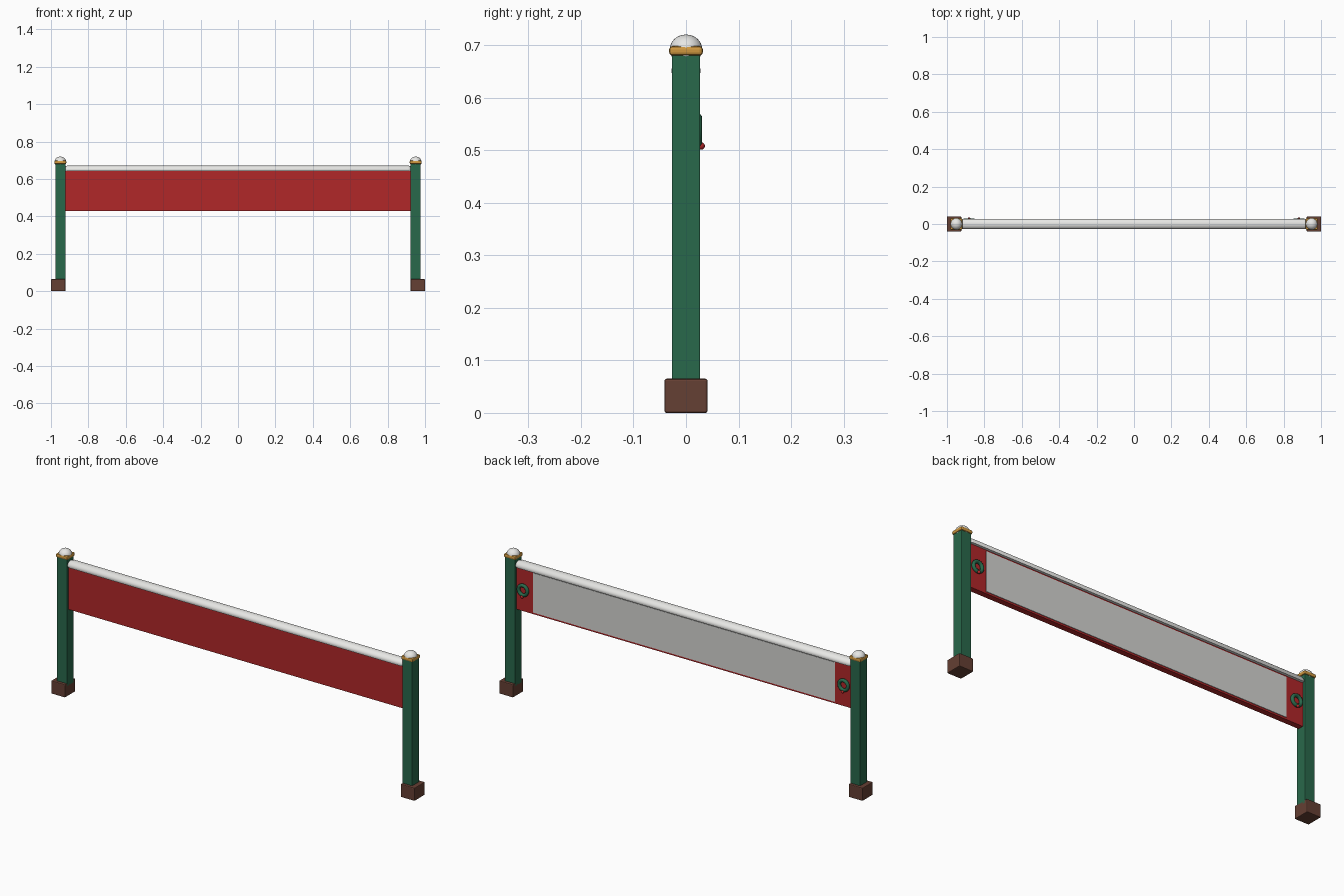
import bpy, bmesh, math
from mathutils import Vector

cube = bpy.data.objects.get("Cube")
if cube:
    bpy.data.objects.remove(cube, do_unlink=True)


def material(name, rgb):
    m = bpy.data.materials.new(name)
    m.use_nodes = True
    m.diffuse_color = (*rgb, 1)
    m.node_tree.nodes["Principled BSDF"].inputs["Base Color"].default_value = (*rgb, 1)
    return m


red = material("red", (0.44, 0.02, 0.022))
green = material("dark green", (0.022, 0.14, 0.07))
brown = material("brown", (0.13, 0.05, 0.033))
gold = material("gold", (0.62, 0.31, 0.05))
snow = material("snow white", (0.82, 0.82, 0.80))
pale = material("pale grey", (0.66, 0.66, 0.64))


def finish(obj, name, mat):
    obj.name = name
    obj.data.materials.append(mat)
    return obj


def box(name, mat, low, high, bevel=0.0):
    low, high = Vector(low), Vector(high)
    bpy.ops.mesh.primitive_cube_add(size=1, location=(low + high) / 2)
    obj = finish(bpy.context.object, name, mat)
    obj.scale = high - low
    bpy.ops.object.transform_apply(location=False, rotation=False, scale=True)
    if bevel:
        mod = obj.modifiers.new("Bevel", "BEVEL")
        mod.width, mod.segments = bevel, 2
    return obj


def ball(name, mat, centre, size):
    bpy.ops.mesh.primitive_uv_sphere_add(segments=24, ring_count=16, location=centre)
    obj = finish(bpy.context.object, name, mat)
    obj.scale = size
    bpy.ops.object.transform_apply(location=False, rotation=False, scale=True)
    bpy.ops.object.shade_smooth()
    return obj


def around(name, mat, x, half, z0, z1, bevel):
    return box(name, mat, (x - half, -half, z0), (x + half, half, z1), bevel)


# Posts with feet, collars, domed caps and the rings on the back
for side, s in (("left", 1), ("right", -1)):
    x = 0.95 * s
    around(side + "_post", green, x, 0.027, 0.05, 0.69, 0.002)
    box(side + "_foot", brown, (0.9615 * s - 0.0385, -0.041, 0),
        (0.9615 * s + 0.0385, 0.041, 0.065), 0.004)
    around(side + "_collar", gold, x, 0.032, 0.68, 0.698, 0.006)
    ball(side + "_cap", snow, (x, 0, 0.692), (0.031, 0.031, 0.028))

    bpy.ops.mesh.primitive_torus_add(
        location=(0.882 * s, 0.022, 0.538), rotation=(math.pi / 2, 0, 0),
        major_radius=0.024, minor_radius=0.0085, major_segments=24, minor_segments=10)
    finish(bpy.context.object, side + "_ring", green)
    bpy.ops.object.shade_smooth()
    ball(side + "_ring_berry", red, (0.882 * s, 0.029, 0.508), (0.007, 0.007, 0.007))

# Panel and its pale back plate
box("panel", red, (-0.925, -0.015, 0.43), (0.925, 0.013, 0.65))
box("back_plate", pale, (-0.83, 0.012, 0.439), (0.83, 0.016, 0.636))

# Rounded top rail, a flat-bottomed profile drawn in at both ends
bm = bmesh.new()
rings = []
for x, k in ((-0.926, 0.6), (-0.921, 0.85), (-0.91, 1), (0.91, 1), (0.921, 0.85), (0.926, 0.6)):
    points = [(-0.026, 0.643), (0.026, 0.643)]
    for i in range(13):
        a = math.pi * i / 12
        points.append((0.028 * math.cos(a), 0.65 + 0.022 * math.sin(a)))
    rings.append([bm.verts.new((x, y * k, 0.65 + (z - 0.65) * k)) for y, z in points])
for a, b in zip(rings, rings[1:]):
    for i in range(len(a)):
        j = (i + 1) % len(a)
        bm.faces.new((a[i], a[j], b[j], b[i]))
bm.faces.new(rings[0])
bm.faces.new(rings[-1])
bmesh.ops.recalc_face_normals(bm, faces=bm.faces)
mesh = bpy.data.meshes.new("top_rail")
bm.to_mesh(mesh)
bm.free()
rail = finish(bpy.data.objects.new("top_rail", mesh), "top_rail", snow)
bpy.context.collection.objects.link(rail)
bpy.ops.object.select_all(action="DESELECT")
rail.select_set(True)
bpy.context.view_layer.objects.active = rail
bpy.ops.object.shade_smooth_by_angle(angle=math.radians(40))
